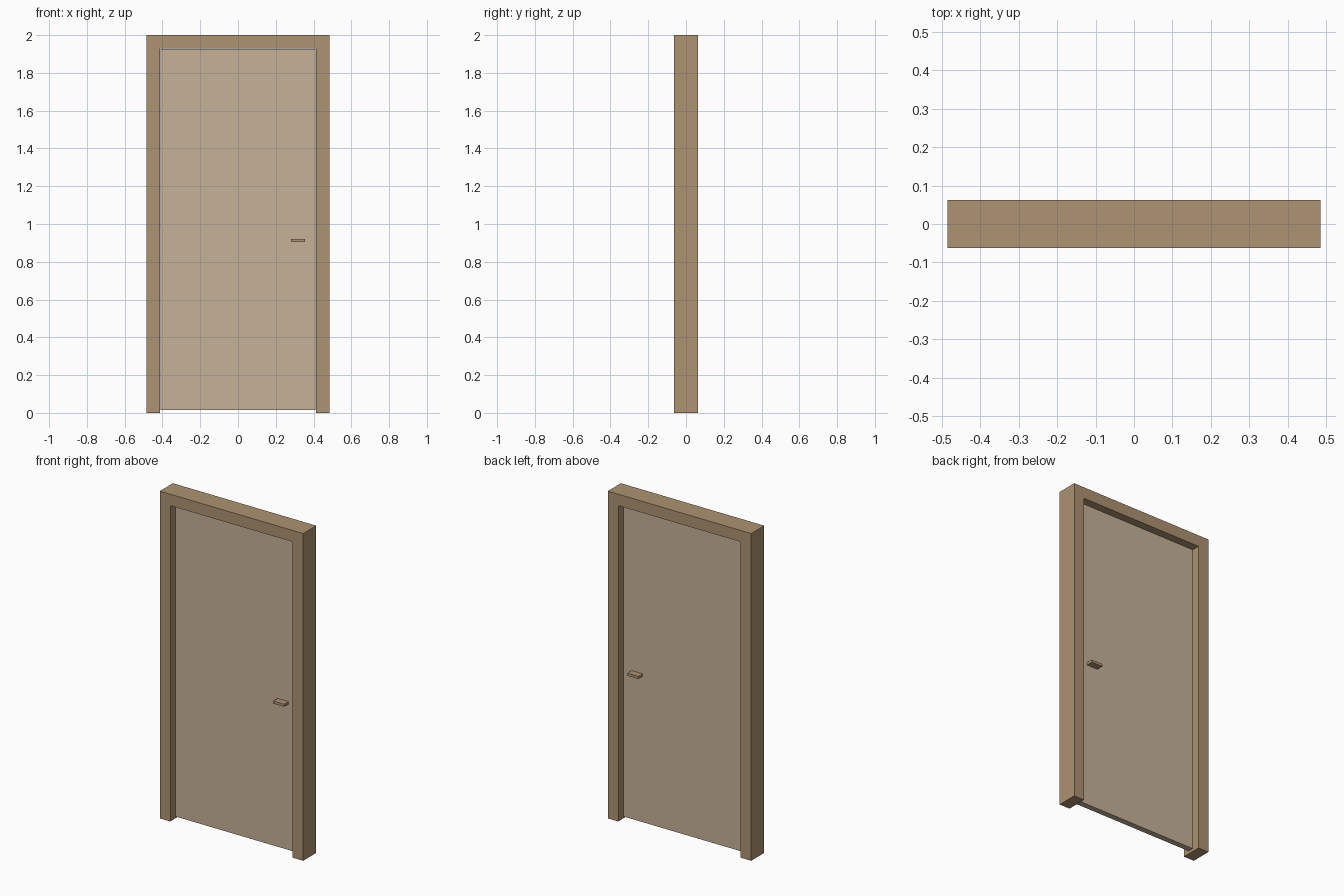
import bpy
import bmesh

if "Cube" in bpy.data.objects:
    bpy.data.objects.remove(bpy.data.objects["Cube"])


def material(name, rgb):
    mat = bpy.data.materials.new(name)
    mat.use_nodes = True
    mat.diffuse_color = (*rgb, 1)
    mat.node_tree.nodes["Principled BSDF"].inputs["Base Color"].default_value = (*rgb, 1)
    return mat


def extruded(name, outline, half_depth, mat):
    """Extrude an (x, z) outline symmetrically along y."""
    bm = bmesh.new()
    face = bm.faces.new([bm.verts.new((x, -half_depth, z)) for x, z in outline])
    new = bmesh.ops.extrude_face_region(bm, geom=[face])["geom"]
    verts = [v for v in new if isinstance(v, bmesh.types.BMVert)]
    bmesh.ops.translate(bm, verts=verts, vec=(0, 2 * half_depth, 0))
    bmesh.ops.recalc_face_normals(bm, faces=bm.faces)
    mesh = bpy.data.meshes.new(name)
    bm.to_mesh(mesh)
    bm.free()
    mesh.materials.append(mat)
    obj = bpy.data.objects.new(name, mesh)
    bpy.context.collection.objects.link(obj)
    return obj


def rectangle(x0, x1, z0, z1):
    return [(x0, z0), (x1, z0), (x1, z1), (x0, z1)]


frame_wood = material("frame wood", (0.418, 0.288, 0.168))
panel_wood = material("panel wood", (0.565, 0.445, 0.314))

# Door frame: one arch-shaped profile of two posts and a lintel
outer, inner, top, lintel = 0.485, 0.414, 2.0, 1.93
right_half = [(inner, lintel), (inner, 0), (outer, 0), (outer, top)]
left_half = [(-x, z) for x, z in reversed(right_half)]
extruded("door_frame", right_half + left_half, 0.063, frame_wood)

# Door leaf, hung with a small gap all round
extruded("door_leaf", rectangle(-0.409, 0.409, 0.014, 1.926), 0.018, panel_wood)

# Handle bar passing through the leaf to both sides
extruded("door_handle", rectangle(0.28, 0.355, 0.905, 0.921), 0.06, frame_wood)
